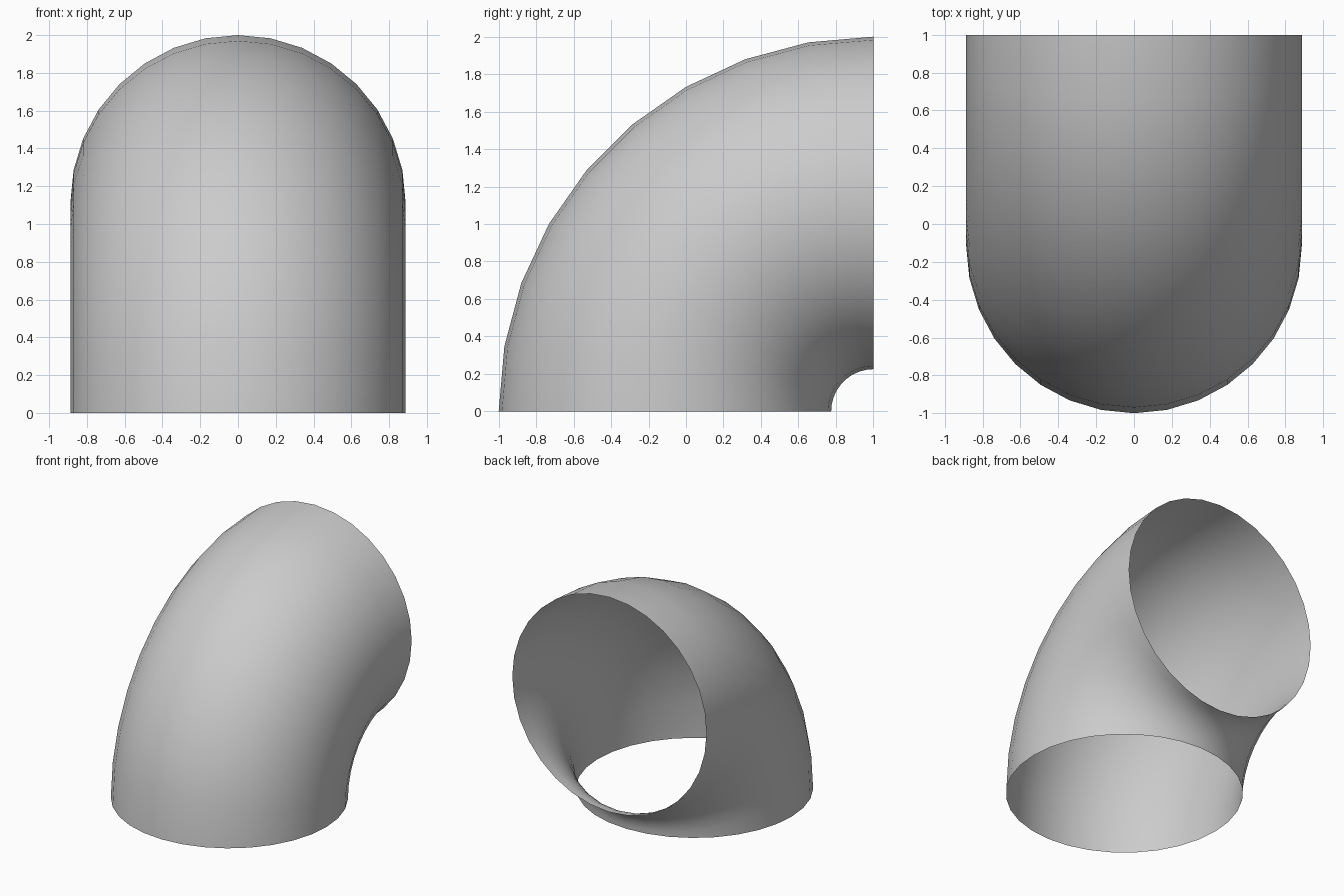
import bpy
import bmesh
from math import radians
from mathutils import Matrix

if "Cube" in bpy.data.objects:
    bpy.data.objects.remove(bpy.data.objects["Cube"])

OUTER, INNER = 2.0, 0.225            # outer and inner bend radii
PIPE_R = (OUTER - INNER) / 2
BEND_R = (OUTER + INNER) / 2
BEND_Y = 1.0                         # bend axis runs along x at y = 1, z = 0

# Pipe mouth, swept a quarter turn into an open single-walled elbow
bm = bmesh.new()
ring = bmesh.ops.create_circle(
    bm, segments=32, radius=PIPE_R, cap_ends=False,
    matrix=Matrix.Translation((0, BEND_Y - BEND_R, 0)))
edges = list({e for v in ring["verts"] for e in v.link_edges})
bmesh.ops.spin(bm, geom=ring["verts"] + edges, cent=(0, BEND_Y, 0),
               axis=(1, 0, 0), angle=radians(-90), steps=9, use_duplicate=False)

# Outward normals: the outermost face of the bend must point away from its axis
bm.normal_update()
far = max(bm.faces, key=lambda f: (f.calc_center_median().y - BEND_Y) ** 2
          + f.calc_center_median().z ** 2)
c = far.calc_center_median()
if far.normal.y * (c.y - BEND_Y) + far.normal.z * c.z < 0:
    bmesh.ops.reverse_faces(bm, faces=bm.faces[:])
for f in bm.faces:
    f.smooth = True

mesh = bpy.data.meshes.new("pipe_elbow")
bm.to_mesh(mesh)
bm.free()
elbow = bpy.data.objects.new("pipe_elbow", mesh)
bpy.context.collection.objects.link(elbow)
